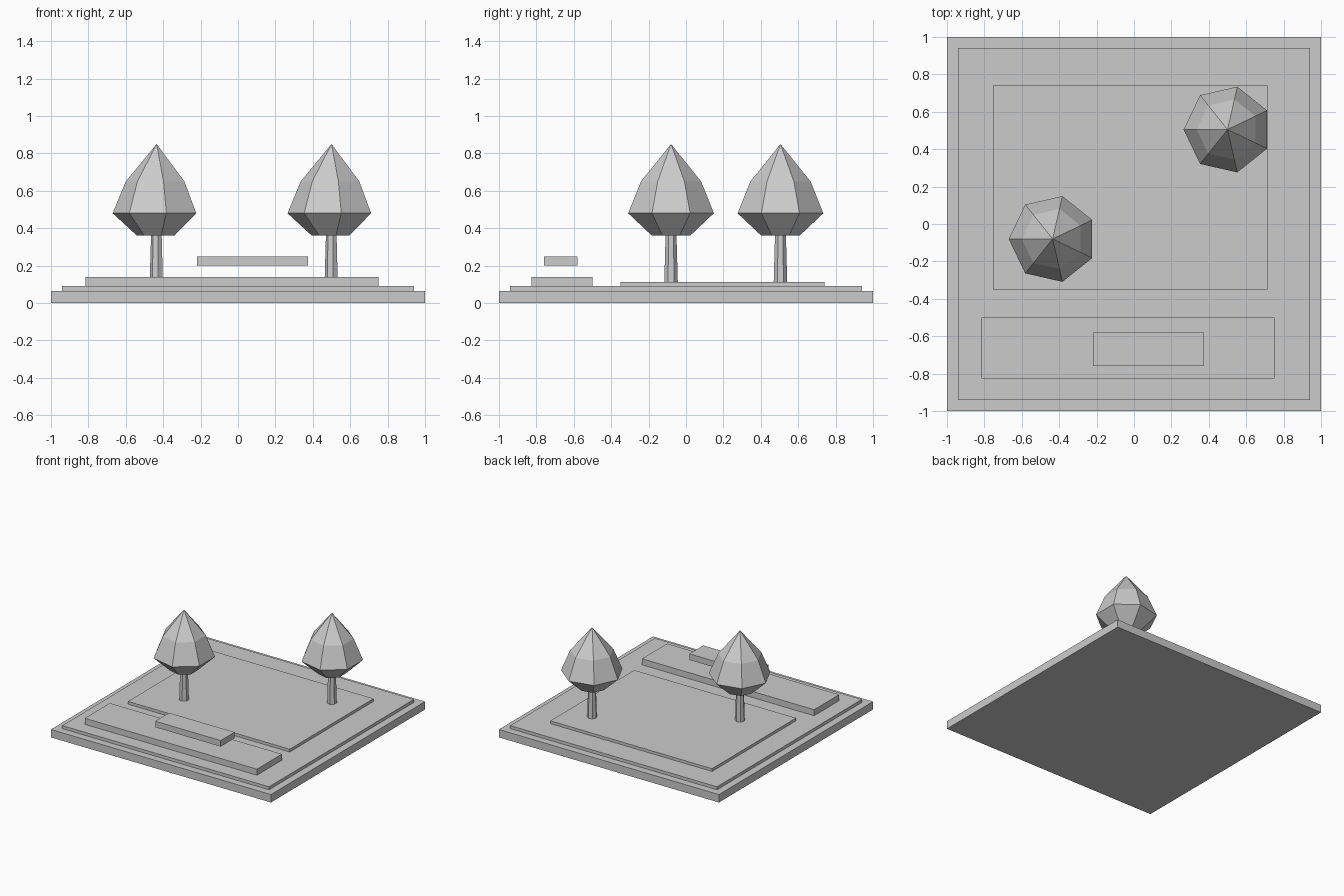
import bpy, bmesh, math

cube = bpy.data.objects.get("Cube")
if cube:
    bpy.data.objects.remove(cube, do_unlink=True)

# Single plain colour
grey = bpy.data.materials.new("plain_grey")
grey.use_nodes = True
colour = (0.6, 0.6, 0.6, 1)
grey.diffuse_color = colour
grey.node_tree.nodes["Principled BSDF"].inputs["Base Color"].default_value = colour


def add_object(name, bm):
    bmesh.ops.recalc_face_normals(bm, faces=bm.faces)
    mesh = bpy.data.meshes.new(name)
    bm.to_mesh(mesh)
    bm.free()
    mesh.materials.append(grey)
    obj = bpy.data.objects.new(name, mesh)
    bpy.context.collection.objects.link(obj)
    return obj


def slab(name, x, y, z):
    """Box given by its (low, high) range on each axis."""
    bm = bmesh.new()
    bmesh.ops.create_cube(bm, size=1)
    for v in bm.verts:
        v.co = [r[0] if c < 0 else r[1] for c, r in zip(v.co, (x, y, z))]
    return add_object(name, bm)


def lathe(name, profile, location, sides=7):
    """Faceted solid from (radius, height) rings; a zero radius is a tip."""
    bm = bmesh.new()
    rings = []
    for r, z in profile:
        count = sides if r else 1
        rings.append([bm.verts.new((r * math.cos(a), r * math.sin(a), z))
                      for a in (math.pi + math.tau * i / sides for i in range(count))])
    for low, high in zip(rings, rings[1:]):
        for i in range(sides):
            j = (i + 1) % sides
            top = [high[j], high[i]] if len(high) > 1 else [high[0]]
            bm.faces.new([low[i], low[j]] + top)
    bm.faces.new(rings[0])
    if len(rings[-1]) > 1:
        bm.faces.new(rings[-1])
    obj = add_object(name, bm)
    obj.location = (*location, 0)
    return obj


# Stepped ground
slab("base", (-1, 1), (-1, 1), (0, 0.065))
slab("ground", (-0.94, 0.94), (-0.94, 0.94), (0.065, 0.09))
slab("lawn", (-0.755, 0.715), (-0.35, 0.74), (0.09, 0.113))
slab("path", (-0.815, 0.75), (-0.825, -0.5), (0.09, 0.14))

# Floating bench seat
slab("bench_seat", (-0.22, 0.375), (-0.76, -0.58), (0.2, 0.25))

# Trees
trunk = [(0.037, 0.113), (0.03, 0.36)]
crown = [(0.105, 0.36), (0.235, 0.48), (0.165, 0.65), (0, 0.85)]
for side, spot in (("right", (-0.435, -0.08)), ("left", (0.5, 0.505))):
    lathe(side + "_tree_trunk", trunk, spot)
    lathe(side + "_tree_crown", crown, spot)
